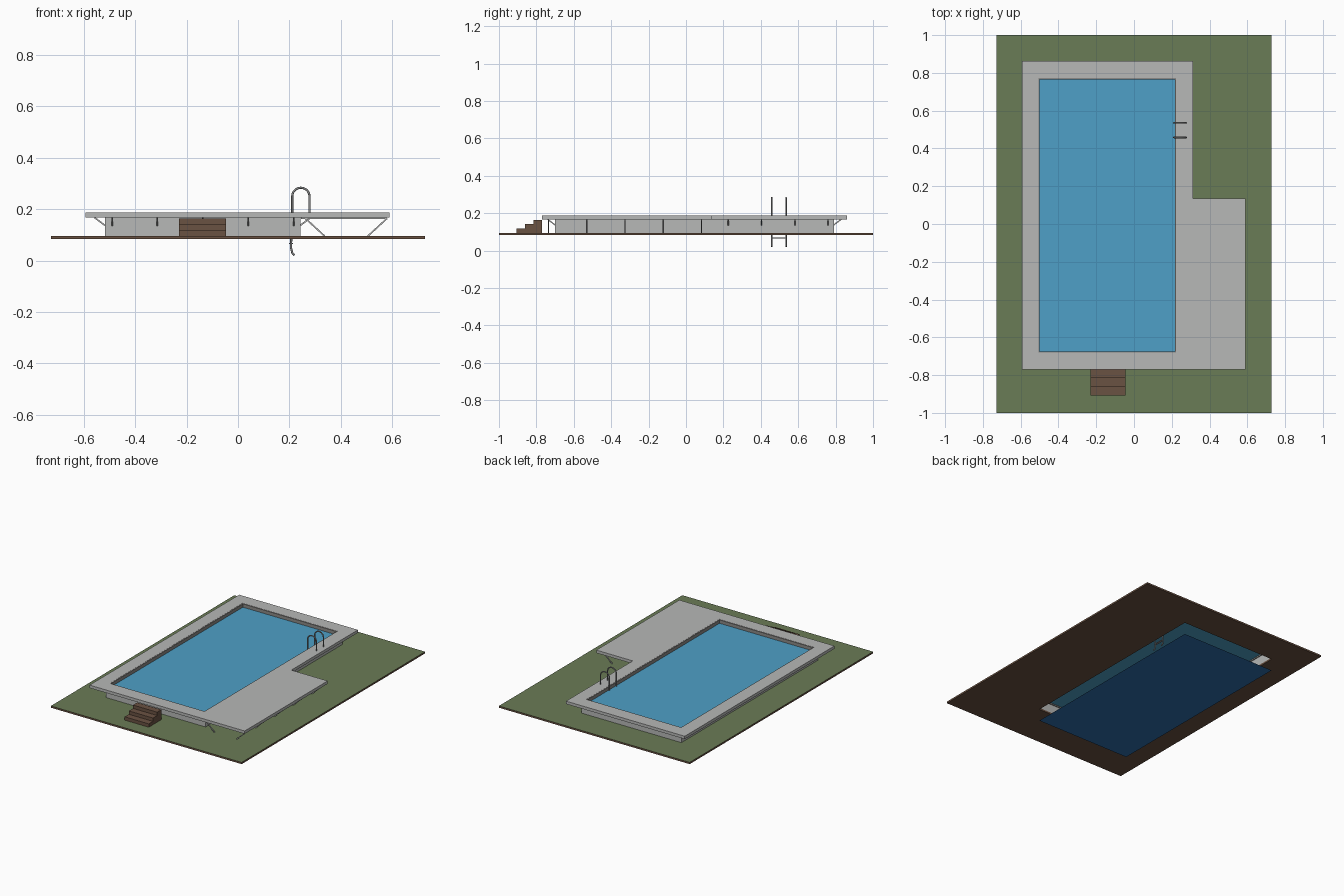
import bpy, bmesh, math
from mathutils import Vector

cube = bpy.data.objects.get("Cube")
if cube:
    bpy.data.objects.remove(cube, do_unlink=True)


def material(name, r, g, b):
    rgb = [(c / 255 / 12.92) if c < 11 else ((c / 255 + 0.055) / 1.055) ** 2.4 for c in (r, g, b)]
    m = bpy.data.materials.new(name)
    m.use_nodes = True
    m.diffuse_color = (*rgb, 1)
    m.node_tree.nodes["Principled BSDF"].inputs["Base Color"].default_value = (*rgb, 1)
    return m


grass = material("grass green", 106, 124, 86)
earth = material("earth brown", 104, 80, 64)
stone = material("pale grey", 183, 184, 183)
trim = material("trim grey", 140, 138, 135)
water = material("water blue", 78, 160, 199)
deep = material("deep blue", 44, 109, 172)
wood = material("wood brown", 106, 82, 66)
steel = material("steel grey", 140, 141, 142)


def finish(name, bm, *mats):
    me = bpy.data.meshes.new(name)
    bm.to_mesh(me)
    bm.free()
    for m in mats:
        me.materials.append(m)
    ob = bpy.data.objects.new(name, me)
    bpy.context.collection.objects.link(ob)
    return ob


def plan(name, xs, ys, keep, z0, z1, *mats):
    """Slab made of the kept cells of a grid; a second material goes on top."""
    bm = bmesh.new()
    grid = [[bm.verts.new((x, y, z0)) for y in ys] for x in xs]
    for i in range(len(xs) - 1):
        for j in range(len(ys) - 1):
            if keep(i, j):
                bm.faces.new((grid[i][j], grid[i + 1][j], grid[i + 1][j + 1], grid[i][j + 1]))
    loose = [v for v in bm.verts if not v.link_faces]
    bmesh.ops.delete(bm, geom=loose, context="VERTS")
    if z1 > z0:
        ext = bmesh.ops.extrude_face_region(bm, geom=bm.faces[:], use_keep_orig=True)
        top = [v for v in ext["geom"] if isinstance(v, bmesh.types.BMVert)]
        bmesh.ops.translate(bm, verts=top, vec=(0, 0, z1 - z0))
        bmesh.ops.recalc_face_normals(bm, faces=bm.faces)
    for f in bm.faces:
        f.material_index = int(len(mats) > 1 and f.normal.z > 0.5)
    return finish(name, bm, *mats)


def solid(i, j):
    return True


def ring(i, j):
    return (i, j) != (1, 1)


def beams(name, segments, width, mat):
    """Square bars between pairs of points, in one object."""
    bm = bmesh.new()
    for a, b in segments:
        a, b = Vector(a), Vector(b)
        d = b - a
        rot = d.to_track_quat("Z", "Y").to_matrix().to_4x4()
        rot.translation = (a + b) / 2
        made = bmesh.ops.create_cube(bm, size=1)["verts"]
        bmesh.ops.scale(bm, verts=made, vec=(width, width, d.length))
        bmesh.ops.transform(bm, verts=made, matrix=rot)
    return finish(name, bm, mat)


def tube(name, points, radius, mat):
    cu = bpy.data.curves.new(name, "CURVE")
    cu.dimensions = "3D"
    cu.bevel_depth = radius
    cu.bevel_resolution = 2
    cu.use_fill_caps = True
    sp = cu.splines.new("POLY")
    sp.points.add(len(points) - 1)
    for p, co in zip(sp.points, points):
        p.co = (*co, 1)
    sp.use_smooth = True
    cu.materials.append(mat)
    ob = bpy.data.objects.new(name, cu)
    bpy.context.collection.objects.link(ob)


# Shared pool outline and levels
X0, X1, Y0, Y1 = -0.505, 0.222, -0.68, 0.772
WX0, WX1, WY0, WY1 = -0.518, 0.243, -0.70, 0.79
GROUND, UNDER, TOP = 0.095, 0.167, 0.187

# Ground with the pool opening, pool walls and deck
plan("ground", (-0.728, X0, X1, 0.728), (-1, Y0, Y1, 1), ring, 0.083, GROUND, earth, grass)
plan("pool_wall", (WX0, X0, X1, WX1), (WY0, Y0, Y1, WY1), ring, GROUND, UNDER, stone)
plan("deck", (-0.594, X0, X1, 0.312, 0.59), (-0.77, Y0, 0.135, Y1, 0.862),
     lambda i, j: (i != 1 or j in (0, 3)) and (i < 3 or j < 2), UNDER, TOP, stone)
e = 0.006
plan("coping_trim", (X0, X0 + e, X1 - e, X1), (Y0, Y0 + e, Y1 - e, Y1), ring, 0.155, TOP - 0.001, trim)

# Water surface and pool floor
plan("water", (X0, X1), (Y0, Y1), solid, 0.163, 0.163, water)
plan("pool_floor", (X0, X1), (Y0, Y1), solid, 0, 0, deep)

# Stairs
for k in range(3):
    plan(f"stair_{k + 1}", (-0.23, -0.046), (-0.907 + 0.0457 * k, -0.77), solid,
         GROUND + 0.023 * k, GROUND + 0.023 * (k + 1), wood)

# Diagonal brackets under the deck overhang, on all four walls
struts = []
out, low = 0.04, 0.137
for k in range(5):
    x = -0.49 + 0.1765 * k
    for y, s in ((WY0, -1), (WY1, 1)):
        struts.append(((x, y, low), (x, y + s * out, UNDER)))
for k in range(9):
    y = -0.664 + 0.178 * k
    struts.append(((WX0, y, low), (WX0 - out, y, UNDER)))
    if y > 0.15:
        struts.append(((WX1, y, low), (WX1 + out, y, UNDER)))
beams("deck_brackets", struts, 0.006, stone)

# Trestles carrying the wide part of the deck
legs = []
for k in range(5):
    y = -0.735 + 0.2045 * k
    legs += [((0.245, y, 0.164), (0.578, y, 0.164)),
             ((0.262, y, 0.164), (0.337, y, GROUND)),
             ((0.58, y, 0.164), (0.505, y, GROUND))]
beams("deck_trestles", legs, 0.006, stone)

# Ladder: two arched rails with treads between
rail = [(0.22, 0.021), (0.211, 0.03), (0.206, 0.05), (0.207, 0.08), (0.211, 0.12), (0.211, 0.25)]
rail += [(0.2445 - 0.0335 * math.cos(t), 0.25 + 0.033 * math.sin(t))
         for t in (math.pi * k / 12 for k in range(1, 12))]
rail += [(0.278, 0.25), (0.278, TOP)]
for side, y in (("left", 0.535), ("right", 0.458)):
    tube(f"ladder_rail_{side}", [(x, y, z) for x, z in rail], 0.0042, steel)
for k in range(3):
    z = 0.067 + 0.04 * k
    plan(f"ladder_tread_{k + 1}", (0.198, 0.213), (0.458, 0.535), solid, z - 0.002, z + 0.002, steel)
